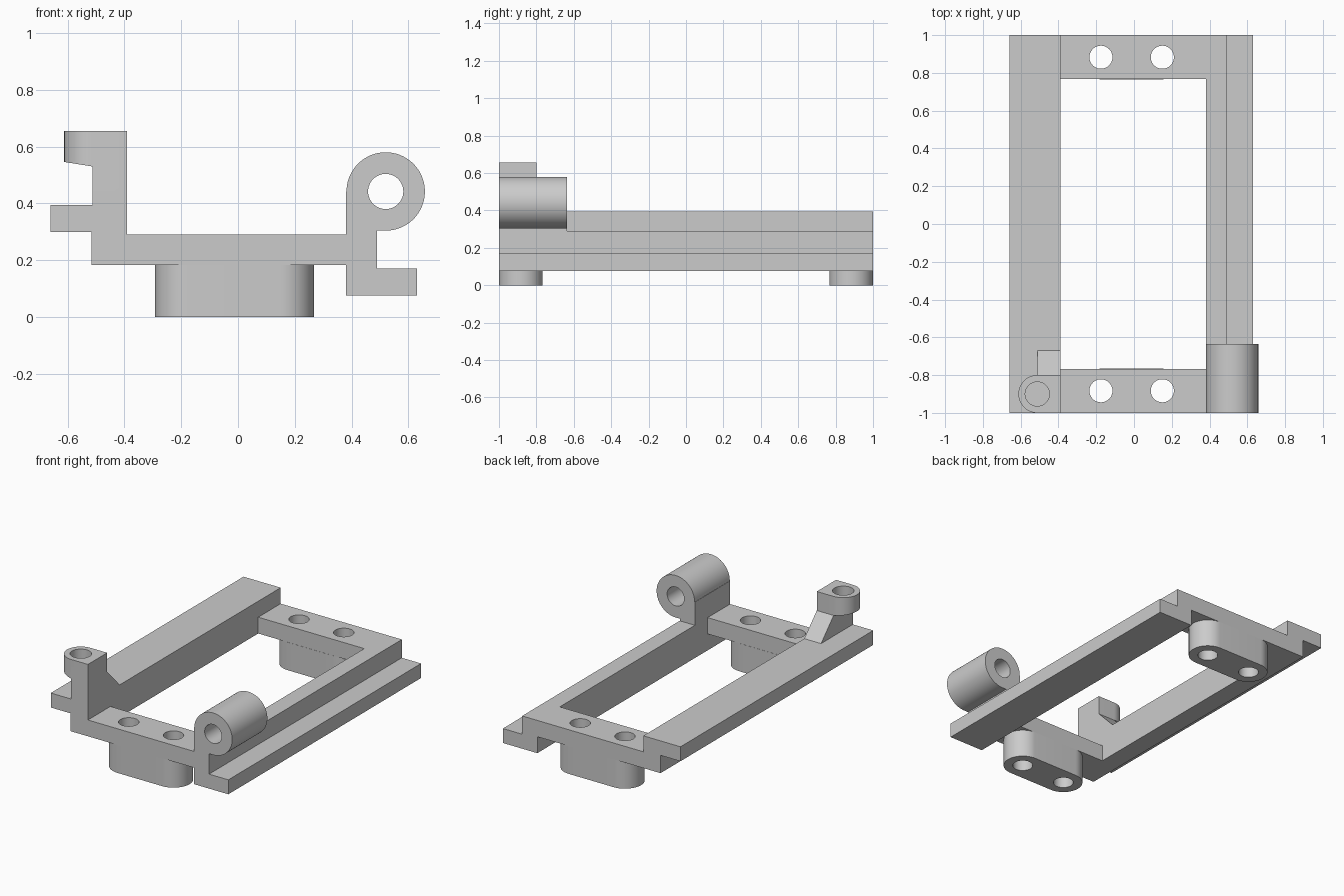
import bpy, bmesh
from math import sin, cos, pi, radians
from mathutils import Vector

if "Cube" in bpy.data.objects:
    bpy.data.objects.remove(bpy.data.objects["Cube"])

grey = bpy.data.materials.new("plain_grey")
grey.use_nodes = True
grey.diffuse_color = (0.6, 0.6, 0.6, 1)
grey.node_tree.nodes["Principled BSDF"].inputs["Base Color"].default_value = (0.6, 0.6, 0.6, 1)


def prism(name, profile, start, end, axis):
    """Extrude a 2D profile along the given axis."""
    place = {"x": lambda p: (start, p[0], p[1]),
             "y": lambda p: (p[0], start, p[1]),
             "z": lambda p: (p[0], p[1], start)}[axis]
    bm = bmesh.new()
    face = bm.faces.new([bm.verts.new(place(p)) for p in profile])
    grown = bmesh.ops.extrude_face_region(bm, geom=[face])["geom"]
    offset = Vector([(end - start) * (a == axis) for a in "xyz"])
    bmesh.ops.translate(bm, vec=offset,
                        verts=[v for v in grown if isinstance(v, bmesh.types.BMVert)])
    bmesh.ops.recalc_face_normals(bm, faces=bm.faces)
    mesh = bpy.data.meshes.new(name)
    bm.to_mesh(mesh)
    bm.free()
    mesh.materials.append(grey)
    obj = bpy.data.objects.new(name, mesh)
    bpy.context.collection.objects.link(obj)
    return obj


def arc(cx, cy, r, a, b, steps=32):
    return [(cx + r * cos(radians(a + (b - a) * i / steps)),
             cy + r * sin(radians(a + (b - a) * i / steps))) for i in range(steps + 1)]


def circle(cx, cy, r):
    return arc(cx, cy, r, 0, 360, 48)[:-1]


def rect(x0, y0, x1, y1):
    return [(x0, y0), (x1, y0), (x1, y1), (x0, y1)]


def combine(obj, other, operation):
    """Apply a boolean, then drop the helper."""
    bpy.context.view_layer.objects.active = obj
    mod = obj.modifiers.new("combine", "BOOLEAN")
    mod.operation, mod.solver, mod.object = operation, "EXACT", other
    bpy.ops.object.modifier_apply(modifier=mod.name)
    bpy.data.objects.remove(other)


def smooth(obj):
    bpy.ops.object.select_all(action="DESELECT")
    obj.select_set(True)
    bpy.context.view_layer.objects.active = obj
    bpy.ops.object.shade_smooth_by_angle(angle=radians(30))


HOLES_X = (-0.175, 0.15)
BAR_Y = 0.883


def drill(obj, y):
    for x in HOLES_X:
        combine(obj, prism("drill", circle(x, y, 0.061), -0.1, 0.5, "z"), "DIFFERENCE")


# Frame: two stepped rails joined by two drilled cross bars
frame = prism("frame", [(-0.66, 0.3), (-0.515, 0.3), (-0.515, 0.183), (-0.39, 0.183),
                        (-0.39, 0.395), (-0.66, 0.395)], -1, 1, "y")
rail = prism("right_rail", [(0.38, 0.075), (0.63, 0.075), (0.63, 0.17), (0.49, 0.17),
                            (0.49, 0.29), (0.38, 0.29)], -1, 1, "y")
combine(frame, rail, "UNION")
for side in (-1, 1):
    bar = prism("cross_bar", rect(-0.45, 0.183, 0.42, 0.29), side * 0.767, side, "y")
    combine(frame, bar, "UNION")
    drill(frame, side * BAR_Y)
smooth(frame)

# Rounded mounting feet under the cross bars
for side, name in ((-1, "front_foot"), (1, "back_foot")):
    y = side * BAR_Y
    outline = arc(HOLES_X[0], y, 0.117, 90, 270) + arc(HOLES_X[1], y, 0.117, -90, 90)
    foot = prism(name, outline, 0, 0.183, "z")
    drill(foot, y)
    smooth(foot)

# Hinge barrel with its web standing on the left rail
barrel = prism("hinge_barrel", arc(0.52, 0.442, 0.138, 180, -90, 56)
               + [(0.49, 0.304), (0.49, 0.29), (0.38, 0.29), (0.38, 0.442)], -1, -0.635, "y")
combine(barrel, prism("bore", circle(0.52, 0.442, 0.062), -1.1, -0.5, "y"), "DIFFERENCE")
smooth(barrel)

# Catch post: round-nosed head on a post, ramp behind, undercut nose, blind hole
post = prism("catch_post", arc(-0.512, -0.9, 0.1, 90, 270) + [(-0.39, -1), (-0.39, -0.8)],
             0.395, 0.655, "z")
ramp = prism("ramp", [(-0.9, 0.395), (-0.67, 0.395), (-0.8, 0.53), (-0.9, 0.53)],
             -0.512, -0.39, "x")
combine(post, ramp, "UNION")
undercut = prism("undercut", [(-0.7, 0.3), (-0.512, 0.3), (-0.512, 0.53), (-0.7, 0.56)],
                 -1.1, -0.5, "y")
combine(post, undercut, "DIFFERENCE")
combine(post, prism("blind_hole", circle(-0.512, -0.9, 0.064), 0.57, 0.8, "z"), "DIFFERENCE")
smooth(post)
